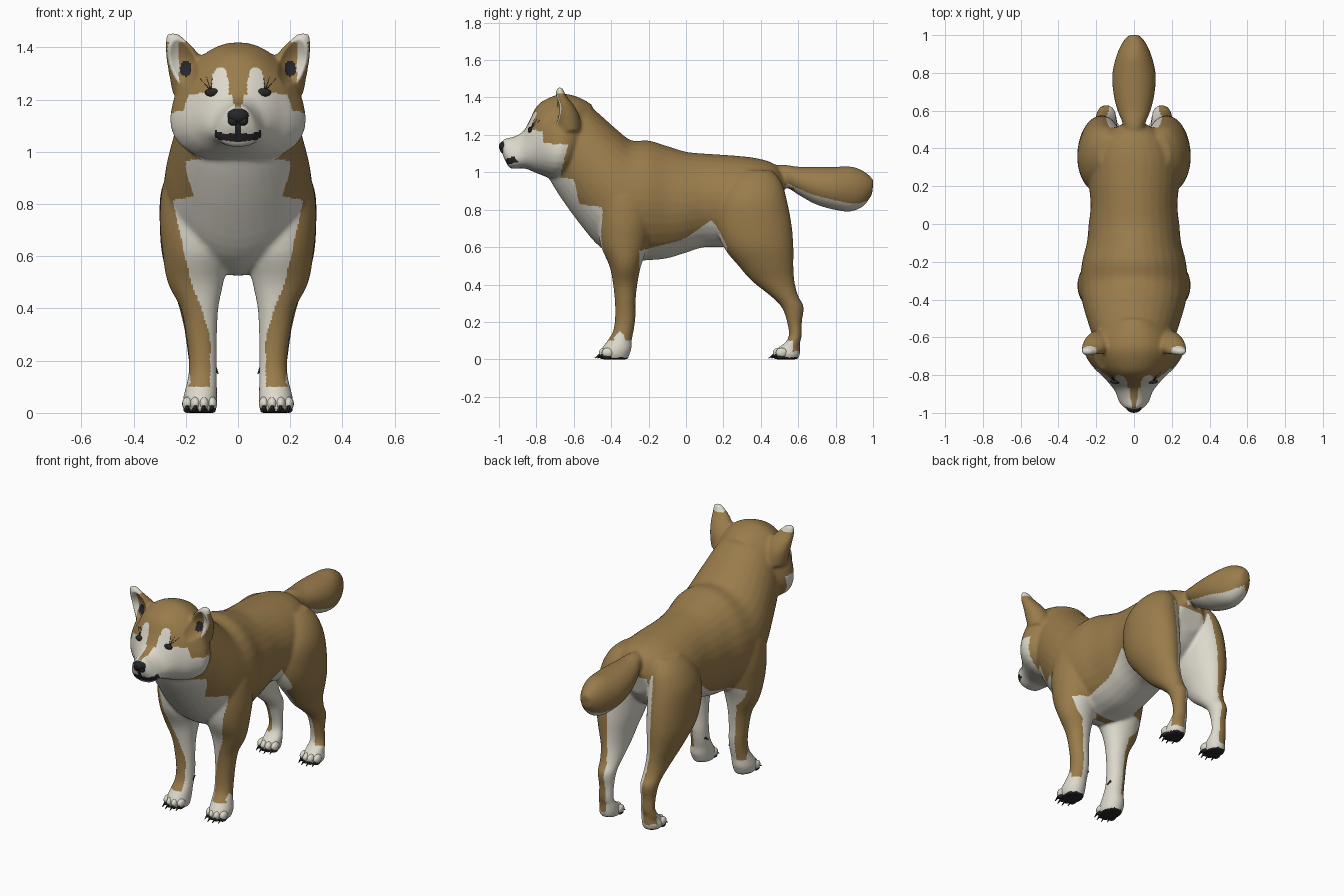
import bpy, bmesh, math
from mathutils import Vector, Matrix
from mathutils.bvhtree import BVHTree

cube = bpy.data.objects.get("Cube")
if cube:
    bpy.data.objects.remove(cube, do_unlink=True)


def material(name, rgb):
    mat = bpy.data.materials.new(name)
    mat.use_nodes = True
    mat.diffuse_color = (*rgb, 1)
    mat.node_tree.nodes["Principled BSDF"].inputs["Base Color"].default_value = (*rgb, 1)
    return mat


TAN, WHITE, DARK = range(3)
mats = [material("tan fur", (0.32, 0.20, 0.07)),
        material("cream fur", (0.72, 0.69, 0.60)),
        material("dark skin", (0.02, 0.02, 0.022))]


def finish(bm, name, *slots):
    """Turn a bmesh into a smooth shaded object."""
    bmesh.ops.recalc_face_normals(bm, faces=bm.faces[:])
    for face in bm.faces:
        face.smooth = True
    mesh = bpy.data.meshes.new(name)
    bm.to_mesh(mesh)
    bm.free()
    for slot in slots:
        mesh.materials.append(mats[slot])
    obj = bpy.data.objects.new(name, mesh)
    bpy.context.collection.objects.link(obj)
    return obj


def refine(rows, steps=4):
    """Insert smoothly interpolated sections between the given ones."""
    out = []
    for i in range(len(rows) - 1):
        quad = [rows[min(max(i + k, 0), len(rows) - 1)] for k in (-1, 0, 1, 2)]
        for s in range(steps):
            t = s / steps
            out.append([b + 0.5 * t * (c - a + t * (2*a - 5*b + 4*c - d + t * (3*b - a - 3*c + d)))
                        for a, b, c, d in zip(*quad)])
    return out + [rows[-1]]


def loft(bm, rows, taper=0, power=1, segs=32):
    """Section: centre x, half width, then (y, z) of two opposite edge points."""
    rings = []
    for cx, w, ty, tz, by, bz in refine(rows):
        ring = []
        for k in range(segs):
            c, s = (math.copysign(abs(f) ** power, f) for f in
                    (math.cos(math.tau * k / segs), math.sin(math.tau * k / segs)))
            ring.append(bm.verts.new((cx + w * s * (1 - taper * c),
                                      (ty + by + (ty - by) * c) / 2,
                                      (tz + bz + (tz - bz) * c) / 2)))
        rings.append(ring)
    for a, b in zip(rings, rings[1:]):
        for k in range(segs):
            j = (k + 1) % segs
            bm.faces.new((a[k], a[j], b[j], b[k]))
    bm.faces.new(rings[0])
    bm.faces.new(rings[-1])


def spine(rows):
    return [(0, w, ty, tz, by, bz) for ty, tz, by, bz, w in rows]


def limb(rows, side):
    return [(side * (x0 + x1) / 2, (x1 - x0) / 2, y1, z, y0, z) for z, y0, y1, x0, x1 in rows]


def ball(bm, centre, radii):
    bmesh.ops.create_uvsphere(bm, u_segments=16, v_segments=10, radius=1,
                              matrix=Matrix.Translation(centre) @ Matrix.Diagonal((*radii, 1)))


def spike(bm, start, end, radius):
    start, end = Vector(start), Vector(end)
    turn = (end - start).to_track_quat("Z", "Y").to_matrix().to_4x4()
    bmesh.ops.create_cone(bm, cap_ends=True, segments=8, radius1=radius, radius2=radius * 0.2,
                          depth=(end - start).length,
                          matrix=Matrix.Translation((start + end) / 2) @ turn)


# Sections: top y, top z, bottom y, bottom z, half width
torso = [(.54, .96, .49, .78, .08), (.48, 1.04, .43, .70, .17), (.38, 1.075, .34, .64, .23),
         (.25, 1.09, .22, .60, .24), (.10, 1.10, .10, .60, .23), (0, 1.11, 0, .57, .24),
         (-.1, 1.14, -.1, .54, .25), (-.2, 1.17, -.2, .53, .275), (-.29, 1.17, -.33, .53, .285),
         (-.36, 1.22, -.46, .60, .275), (-.45, 1.30, -.58, .74, .245),
         (-.52, 1.36, -.68, .88, .215), (-.58, 1.39, -.74, .98, .18)]
head = [(-.50, 1.36, -.60, 1.02, .17), (-.57, 1.40, -.64, .97, .23), (-.66, 1.42, -.70, .96, .25),
        (-.75, 1.39, -.76, .98, .21), (-.80, 1.35, -.81, 1, .16), (-.84, 1.27, -.86, 1.02, .12),
        (-.87, 1.22, -.90, 1.02, .095), (-.92, 1.19, -.94, 1.02, .08),
        (-.97, 1.18, -.96, 1.05, .06), (-.99, 1.15, -.98, 1.09, .03)]
tail = [(.38, 1.0, .42, .92, .05), (.50, 1.04, .53, .92, .055), (.60, 1.03, .60, .88, .088),
        (.70, 1.03, .69, .83, .11), (.80, 1.03, .79, .80, .115), (.89, 1.03, .88, .79, .095),
        (.96, 1.00, .95, .82, .065), (1.003, .96, .995, .88, .03)]
# Sections: height, front y, back y, inner x, outer x
front_leg = [(0, -.45, -.31, .085, .20), (.03, -.46, -.30, .08, .21), (.06, -.45, -.29, .08, .21),
             (.10, -.42, -.29, .08, .20), (.15, -.39, -.28, .08, .19), (.22, -.38, -.27, .08, .19),
             (.30, -.38, -.27, .08, .20), (.40, -.39, -.26, .075, .22), (.50, -.41, -.24, .055, .27),
             (.62, -.46, -.20, .03, .29), (.76, -.47, -.18, .03, .30), (.90, -.46, -.20, .03, .28),
             (1.04, -.42, -.24, .03, .20)]
hind_leg = [(0, .48, .60, .095, .20), (.03, .47, .61, .09, .21), (.06, .49, .61, .09, .20),
            (.09, .53, .61, .095, .20), (.13, .55, .62, .10, .19), (.20, .54, .62, .10, .19),
            (.28, .51, .63, .095, .20), (.34, .45, .60, .09, .21), (.42, .35, .58, .085, .23),
            (.50, .28, .575, .075, .26), (.60, .20, .575, .055, .29), (.72, .16, .565, .045, .30),
            (.85, .17, .54, .04, .295), (.95, .22, .51, .05, .25), (1.01, .28, .46, .08, .19)]
ear = [(1.22, -.69, -.56, .10, .25), (1.30, -.70, -.57, .12, .265), (1.36, -.70, -.60, .14, .275),
       (1.41, -.70, -.64, .18, .28), (1.455, -.69, -.66, .23, .275)]

# Body volumes fused into one continuous skin
bm = bmesh.new()
loft(bm, spine(torso))
loft(bm, spine(head), taper=0.25, power=0.9)
loft(bm, spine(tail))
for side in (1, -1):
    for part in (front_leg, hind_leg, ear):
        loft(bm, limb(part, side))
body = finish(bm, "body")
remesh = body.modifiers.new("fuse", "REMESH")
remesh.mode = "VOXEL"
remesh.voxel_size = 0.008
soften = body.modifiers.new("soften", "SMOOTH")
soften.factor = 0.5
soften.iterations = 16
bpy.context.view_layer.update()
fused = bpy.data.meshes.new_from_object(body.evaluated_get(bpy.context.evaluated_depsgraph_get()))
bpy.data.objects.remove(body, do_unlink=True)
bm = bmesh.new()
bm.from_mesh(fused)
bpy.data.meshes.remove(fused)


def ear_zone(x, y, z):
    """Below one inside the opening of the ear."""
    if not -.76 < y < -.61:
        return 9
    return ((x - .205 - (z - 1.33) * .25) / .05) ** 2 + ((z - 1.34) / .09) ** 2


def ramp(t, points):
    """Piecewise linear boundary line."""
    for (a, u), (b, v) in zip(points, points[1:]):
        if t <= b:
            return u + (v - u) * max(0, (t - a) / (b - a))
    return points[-1][1]


CHEST = [(.15, .09), (.30, .11), (.40, .14), (.50, .18), (.68, .22), (.815, .25), (.83, .17),
         (.93, .20), (.965, .20), (.975, .13)]
BELLY = [(-.25, .58), (-.05, .63), (0, .65), (.10, .72), (.14, .745), (.17, .70), (.22, .60)]
FACE = [(.03, 1.22), (.10, 1.23), (.19, 1.22), (.21, 1.16), (.25, 1.15)]


def fur(p, n):
    """Choose the coat colour from position and facing."""
    x, y, z = abs(p.x), p.y, p.z
    inward = -n.x if p.x > 0 else n.x
    if z < .03 and n.z < -.5:
        return DARK
    # Ears
    if z > 1.2 and x > .14 and n.y < .3:
        if ((x - .2) / .022) ** 2 + ((z - 1.32) / .032) ** 2 < 1 and ear_zone(x, y, z) < 1:
            return DARK
        if z > 1.25 and x > .225 and ear_zone(x, y, z) < 1.3:
            return WHITE
    if z > 1.42 and x > .2:
        return WHITE
    # Face and mouth
    if y < -.62 and z > .97:
        if y < -.84 and x < .088 and abs(z - 1.055 - .3 * (y + .96)) < .017:
            return DARK
        if y < -.93 and x < .014 and 1.05 < z < 1.12:
            return DARK
        if z > 1.17 and x < .012 + (z - 1.17) * .25:
            return TAN
        brow = y < -.7 and ((x - .065) / .036) ** 2 + ((z - 1.265) / .06) ** 2 < 1
        cheek = z < ramp(x, FACE) and y < -.63 - (1.15 - z) * .25 and (z < 1.16 or y < -.765)
        return WHITE if brow or cheek else TAN
    # Tail underside
    if y > .53 and z > .75 and x < .13 and (z > .92 or y > .58):
        return WHITE if n.z < -.55 or z < .78 else TAN
    # Paws and inner legs
    if z < (.1 if y < .57 else .04):
        return WHITE
    if z < .15 and -.385 < y < -.33 and x > .14 and z < .15 - abs(y + .355):
        return WHITE
    if y < -.15 and z < .56 and x < .17 and inward > .2 - .4 * n.y:
        return WHITE
    if y > .15 and z < .93 and x < .2 and inward > .1 + .2 * n.y:
        return WHITE
    # Chest, belly and groin
    if y < -.3 and n.y < -.05 and z < 1.05 and x < ramp(z, CHEST):
        return WHITE
    if -.25 < y < .22 and z < ramp(y, BELLY):
        return WHITE
    if y > .15 and x < .09 and z < .9 and (n.z < -.2 or y > .45):
        return WHITE
    return TAN


# Hollow the ears, then colour the coat
for v in bm.verts:
    depth = 1 - ear_zone(abs(v.co.x), v.co.y, v.co.z)
    if depth > 0 and v.normal.y < 0 and v.co.z > 1.25:
        v.co.y += .04 * depth
bm.normal_update()
for face in bm.faces:
    face.material_index = fur(face.calc_center_median(), face.normal)
surface = BVHTree.FromBMesh(bm)
finish(bm, "coat", TAN, WHITE, DARK)


def on_face(x, z, lift=0.002):
    hit = surface.ray_cast(Vector((x, -2, z)), Vector((0, 1, 0)))[0]
    return (hit or Vector((x, -.83, z))) - Vector((0, lift, 0))


# Eyes, lashes and nose
eyes, lashes, nose = bmesh.new(), bmesh.new(), bmesh.new()
for side in (1, -1):
    ball(eyes, on_face(side * .098, 1.227, 0), (.029, .012, .016))
    for reach, rise in ((-.012, .05), (.01, .05), (.035, .045)):
        spike(lashes, on_face(side * .105, 1.235), on_face(side * (.11 + reach), 1.235 + rise), .002)
    ball(nose, (side * .018, -.972, 1.12), (.022, .022, .022))
ball(nose, (0, -.972, 1.138), (.042, .028, .03))
finish(eyes, "eyes", DARK)
finish(lashes, "eyelashes", DARK)
finish(nose, "nose", DARK)

# Toes and claws
toes, claws = bmesh.new(), bmesh.new()
for side in (1, -1):
    spike(claws, (side * .088, -.31, .17), (side * .076, -.335, .15), .008)
    for front in (-.455, .475):
        for offset in (-.047, -.016, .016, .047):
            x = side * .147 + offset
            y = front + abs(offset) * .5 - .005
            ball(toes, (x, y + .018, .035), (.02, .032, .027))
            spike(claws, (x, y, .028), (x, y - .036, .006), .009)
            ball(claws, (x, y + .015, .012), (.015, .026, .012))
finish(toes, "toes", WHITE)
finish(claws, "claws", DARK)
